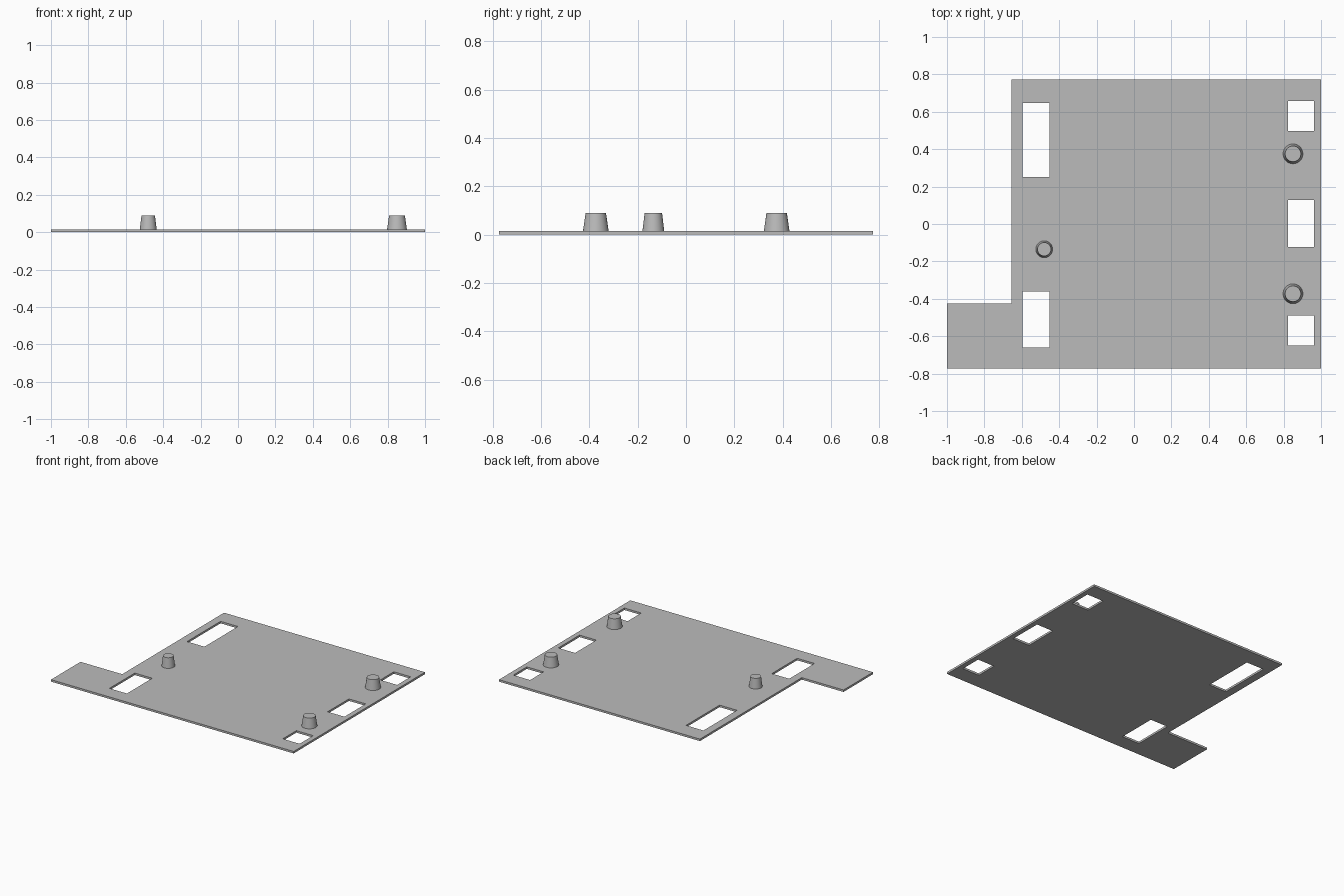
import bpy, bmesh

if "Cube" in bpy.data.objects:
    bpy.data.objects.remove(bpy.data.objects["Cube"])

grey = bpy.data.materials.new("plain grey")
grey.diffuse_color = (0.5, 0.5, 0.5, 1)
grey.use_nodes = True
grey.node_tree.nodes["Principled BSDF"].inputs["Base Color"].default_value = grey.diffuse_color

THICK = 0.015
TOP = 0.09
W, D = 1.0, 0.773

# Rectangular openings and the missing back-left corner: x0, x1, y0, y1
LEFT, RIGHT = (-0.597, -0.453), (0.824, 0.963)
openings = [(*LEFT, 0.252, 0.647), (*LEFT, -0.661, -0.362),
            (*RIGHT, 0.498, 0.658), (*RIGHT, -0.122, 0.129), (*RIGHT, -0.65, -0.49),
            (-W, -0.656, -0.426, D)]


def finish(bm, name):
    bmesh.ops.recalc_face_normals(bm, faces=bm.faces[:])
    mesh = bpy.data.meshes.new(name)
    bm.to_mesh(mesh)
    bm.free()
    mesh.materials.append(grey)
    obj = bpy.data.objects.new(name, mesh)
    bpy.context.collection.objects.link(obj)
    return obj


# Base plate: grid of cells without the openings, thickened
xs = sorted({-W, W} | {v for o in openings for v in o[:2]})
ys = sorted({-D, D} | {v for o in openings for v in o[2:]})
bm = bmesh.new()
for x0, x1 in zip(xs, xs[1:]):
    for y0, y1 in zip(ys, ys[1:]):
        cx, cy = (x0 + x1) / 2, (y0 + y1) / 2
        if any(a < cx < b and c < cy < d for a, b, c, d in openings):
            continue
        bm.faces.new([bm.verts.new((x, y, 0)) for x, y in
                      ((x0, y0), (x1, y0), (x1, y1), (x0, y1))])
bmesh.ops.remove_doubles(bm, verts=bm.verts[:], dist=1e-5)
ext = bmesh.ops.extrude_face_region(bm, geom=bm.faces[:], use_keep_orig=True)
for v in ext["geom"]:
    if isinstance(v, bmesh.types.BMVert):
        v.co.z = THICK
finish(bm, "base_plate")

# Tapered pegs: name, x, y, bottom radius, top radius
for name, x, y, r1, r2 in (("peg_back_right", 0.85, 0.375, 0.053, 0.042),
                           ("peg_front_right", 0.85, -0.373, 0.053, 0.042),
                           ("peg_left", -0.48, -0.135, 0.045, 0.036)):
    bm = bmesh.new()
    bmesh.ops.create_cone(bm, cap_ends=True, segments=48, radius1=r1, radius2=r2,
                          depth=TOP - THICK)
    peg = finish(bm, name)
    peg.location = (x, y, (TOP + THICK) / 2)
    bpy.context.view_layer.objects.active = peg
    peg.select_set(True)
    bpy.ops.object.shade_smooth_by_angle()
    peg.select_set(False)
